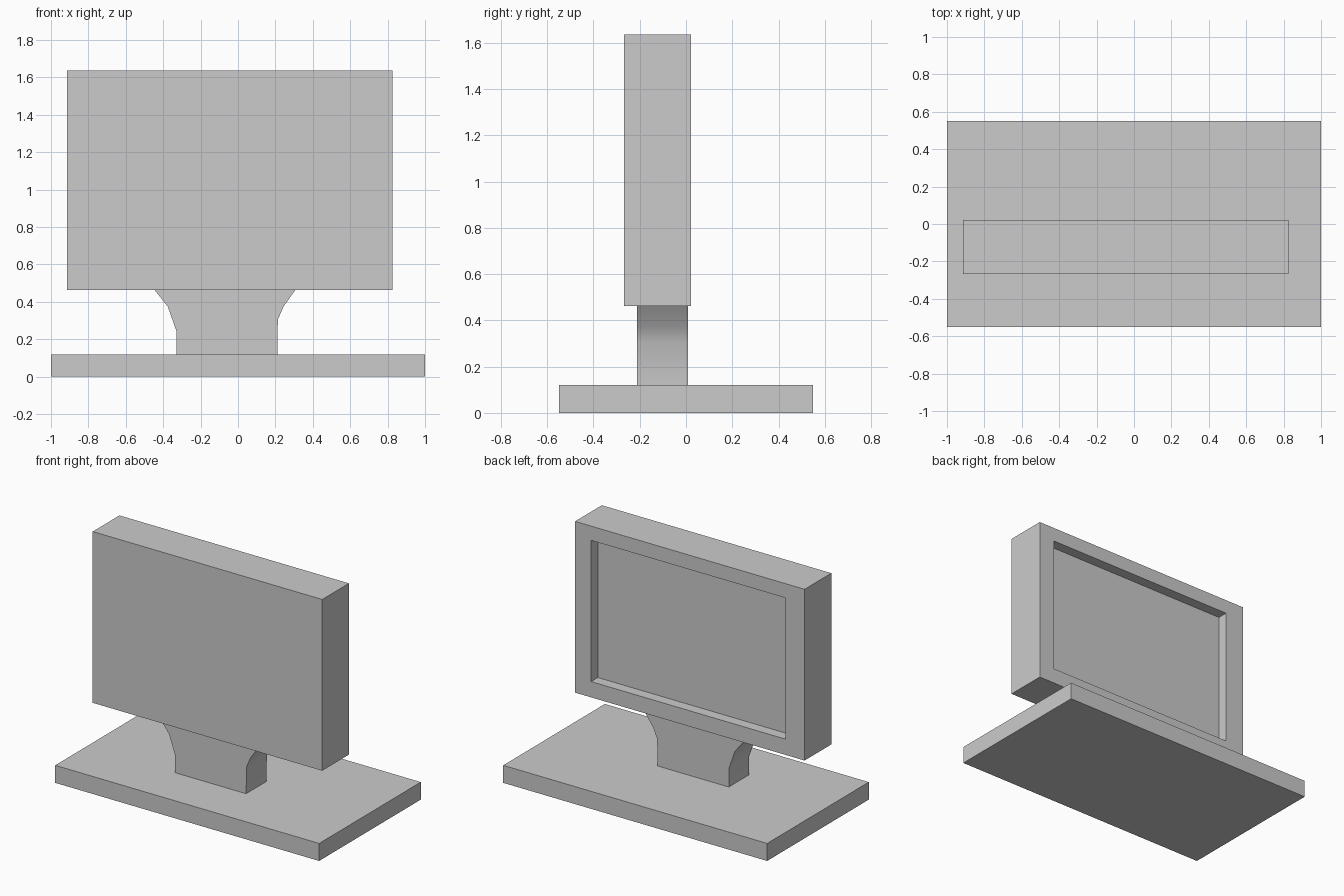
import bpy, bmesh, math
from mathutils import Vector

if "Cube" in bpy.data.objects:
    bpy.data.objects.remove(bpy.data.objects["Cube"])


def make_object(name, bm):
    bmesh.ops.recalc_face_normals(bm, faces=bm.faces)
    mesh = bpy.data.meshes.new(name)
    bm.to_mesh(mesh)
    bm.free()
    obj = bpy.data.objects.new(name, mesh)
    bpy.context.collection.objects.link(obj)
    return obj


def box_mesh(lo, hi):
    bm = bmesh.new()
    bmesh.ops.create_cube(bm, size=1)
    lo, hi = Vector(lo), Vector(hi)
    for v in bm.verts:
        v.co = (lo + hi) / 2 + v.co * (hi - lo)
    return bm


# Flat rectangular foot
make_object("base", box_mesh((-1, -0.55, 0), (1, 0.55, 0.12)))

# Flared neck: front profile extruded along y
profile = [(-0.33, 0.12), (0.21, 0.12), (0.213, 0.305), (0.243, 0.374), (0.306, 0.463),
           (-0.445, 0.463), (-0.375, 0.374), (-0.33, 0.246)]
bm = bmesh.new()
face = bm.faces.new([bm.verts.new((x, -0.212, z)) for x, z in profile])
ext = bmesh.ops.extrude_face_region(bm, geom=[face], use_keep_orig=True)
bmesh.ops.translate(bm, vec=(0, 0.22, 0),
                    verts=[g for g in ext["geom"] if isinstance(g, bmesh.types.BMVert)])
neck = make_object("neck", bm)
bpy.context.view_layer.objects.active = neck
neck.select_set(True)
bpy.ops.object.shade_smooth_by_angle(angle=math.radians(45))

# Screen housing with the recessed display on its +y face
bm = box_mesh((-0.914, -0.267, 0.463), (0.825, 0.022, 1.636))
bm.normal_update()
back = max(bm.faces, key=lambda f: f.normal.y)
bmesh.ops.inset_region(bm, faces=[back], thickness=0.1)
for v in back.verts:
    v.co.x = 0.704 if v.co.x > 0 else -0.77
    v.co.z = 1.538 if v.co.z > 1 else 0.571
rim_y = 0.022
ext = bmesh.ops.extrude_discrete_faces(bm, faces=[back])
for v in ext["faces"][0].verts:
    v.co.y = rim_y - 0.073
make_object("screen_housing", bm)
